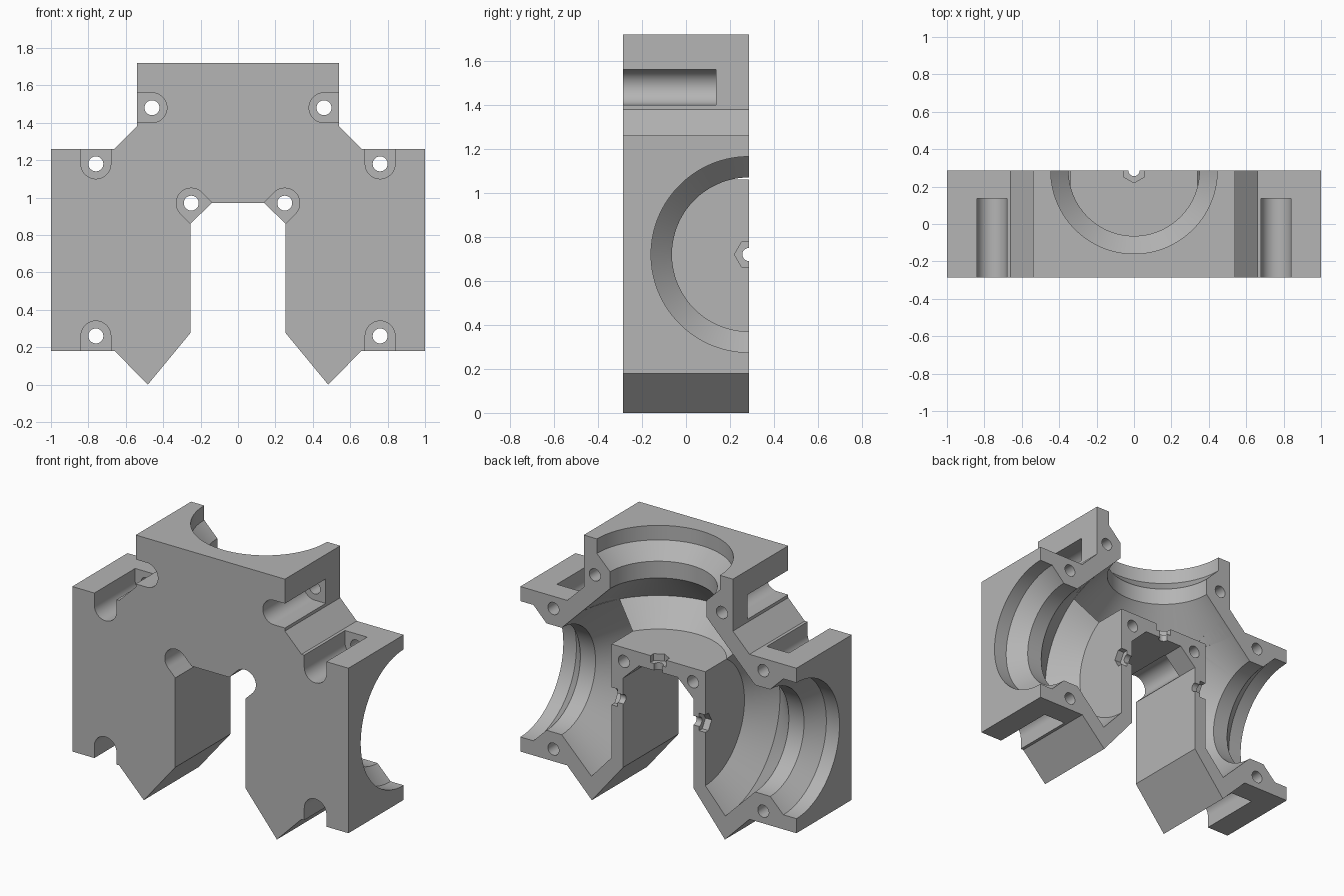
import bpy, bmesh
from math import sin, cos, pi, radians
from mathutils import Matrix, Vector

if "Cube" in bpy.data.objects:
    bpy.data.objects.remove(bpy.data.objects["Cube"])

FRONT, BACK = -0.286, 0.286
HUB = Vector((0, BACK, 0.72))      # point where the three arm axes meet

grey = bpy.data.materials.new("plain_grey")
grey.use_nodes = True
grey.diffuse_color = (0.46, 0.46, 0.46, 1)
grey.node_tree.nodes["Principled BSDF"].inputs["Base Color"].default_value = (0.46, 0.46, 0.46, 1)


def finish(name, bm):
    bmesh.ops.recalc_face_normals(bm, faces=bm.faces)
    mesh = bpy.data.meshes.new(name)
    bm.to_mesh(mesh)
    bm.free()
    mesh.materials.append(grey)
    obj = bpy.data.objects.new(name, mesh)
    bpy.context.collection.objects.link(obj)
    return obj


def prism(name, outline, y0, y1):
    """Extrude an x-z outline along y."""
    bm = bmesh.new()
    face = bm.faces.new([bm.verts.new((x, y0, z)) for x, z in outline])
    side = bmesh.ops.extrude_face_region(bm, geom=[face])["geom"]
    verts = [v for v in side if isinstance(v, bmesh.types.BMVert)]
    bmesh.ops.translate(bm, verts=verts, vec=(0, y1 - y0, 0))
    return finish(name, bm)


def lathe(name, profile, angle, segments, phase):
    """Turn (distance, radius) pairs about an arm axis leaving the hub."""
    bm = bmesh.new()
    rings = []
    for d, r in profile:
        steps = [2 * pi * (i + phase) / segments for i in range(segments)]
        rings.append([bm.verts.new((r * sin(a), r * cos(a), d)) for a in steps])
    for a, b in zip(rings, rings[1:]):
        for i in range(segments):
            j = (i + 1) % segments
            bm.faces.new((a[i], a[j], b[j], b[i]))
    bm.faces.new(rings[0])
    bm.faces.new(rings[-1])
    bm.transform(Matrix.Translation(HUB) @ Matrix.Rotation(angle, 4, 'Y'))
    return finish(name, bm)


def slot(cx, cz, direction, radius, length):
    """U-shaped outline, open end pointing in the given direction."""
    pts = [(radius * cos(a), radius * sin(a))
           for a in [pi / 2 + pi * i / 24 for i in range(25)]]
    pts += [(length, -radius), (length, radius)]
    c, s = cos(direction), sin(direction)
    return [(cx + x * c - z * s, cz + x * s + z * c) for x, z in pts]


def circle(cx, cz, radius, n=32):
    return [(cx + radius * cos(2 * pi * i / n), cz + radius * sin(2 * pi * i / n))
            for i in range(n)]


# Body: half outline mirrored across x
half = [(0.54, 1.72), (0.54, 1.38), (0.66, 1.26), (1, 1.26), (1, 0.18),
        (0.66, 0.18), (0.482, 0), (0.255, 0.275), (0.255, 0.86), (0.14, 0.97)]
body = prism("housing_half", half + [(-x, z) for x, z in reversed(half)], FRONT, BACK)
cutters = []

# Three arm chambers, with bolt hole and hex nut seat in the inner wall
chamber = [(0.34, 0.405), (0.485, 0.565), (0.70, 0.35), (0.81, 0.35),
           (0.905, 0.445), (1.1, 0.445)]
for angle in (-pi / 2, 0, pi / 2):
    cutters.append(lathe("chamber_cutter", chamber, angle, 96, 0.5))
    cutters.append(lathe("nut_cutter", [(0.295, 0.066), (0.36, 0.066)], angle, 6, 0))
    cutters.append(lathe("wall_hole_cutter", [(0.2, 0.03), (0.36, 0.03)], angle, 24, 0.5))

# Screw pockets from the front, and through holes
screws = [(0.76, 1.18, 90), (0.76, 0.26, -90), (0.46, 1.48, 0), (0.25, 0.97, 225)]
for x, z, turn in screws:
    for side in (1, -1):
        outline = [(side * px, pz) for px, pz in slot(x, z, radians(turn), 0.08, 0.2)]
        cutters.append(prism("pocket_cutter", outline, FRONT - 0.1, 0.136))
        cutters.append(prism("screw_hole_cutter", circle(side * x, z, 0.04), FRONT - 0.1, BACK + 0.1))

# Cut everything out of the body
bpy.context.view_layer.objects.active = body
for cutter in cutters:
    mod = body.modifiers.new("cut", 'BOOLEAN')
    mod.operation = 'DIFFERENCE'
    mod.solver = 'EXACT'
    mod.object = cutter
    bpy.ops.object.modifier_apply(modifier=mod.name)
    bpy.data.objects.remove(cutter)

# Smooth the turned surfaces, keep edges crisp
bpy.ops.object.select_all(action='DESELECT')
body.select_set(True)
bpy.ops.object.shade_smooth_by_angle(angle=radians(25))
